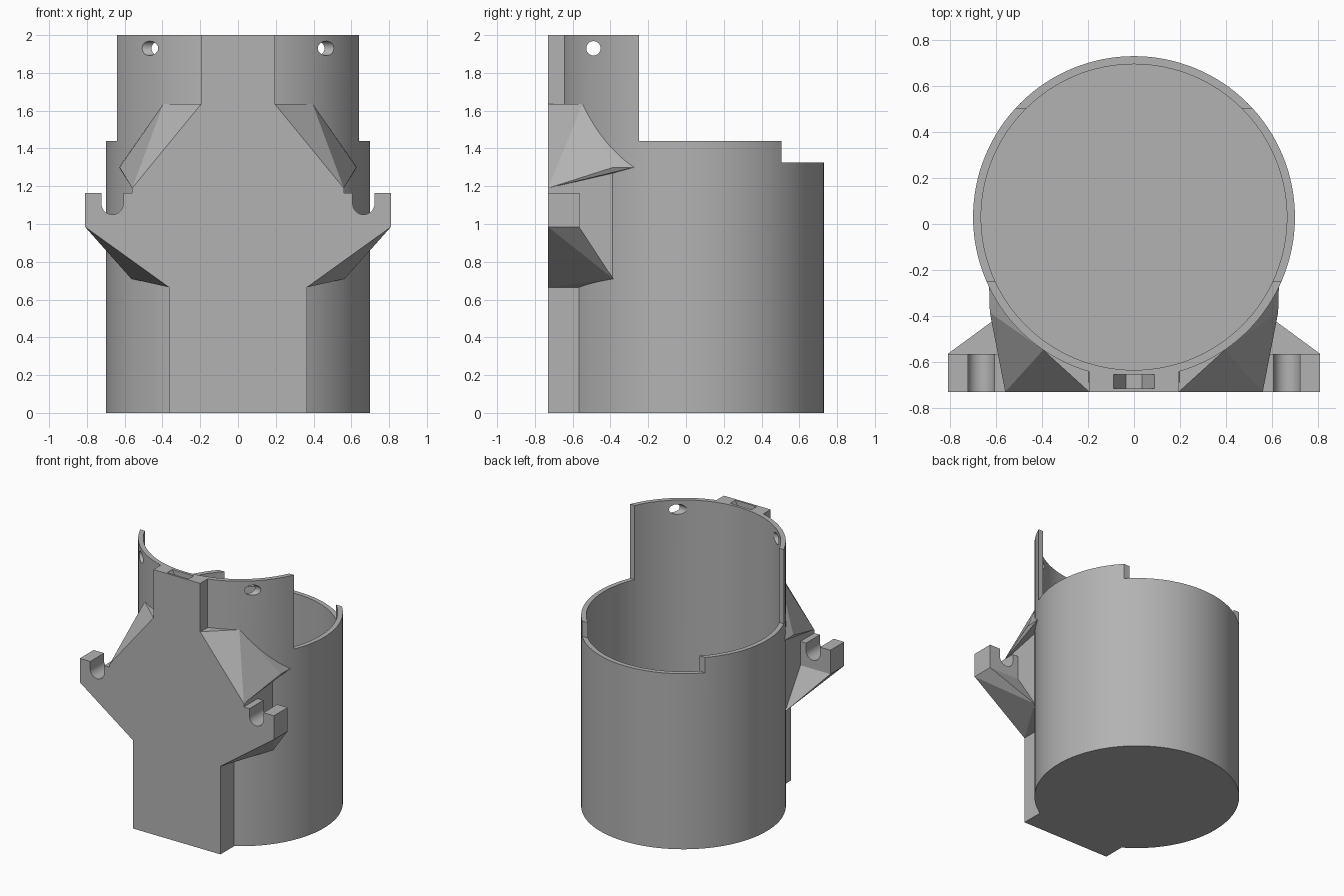
import bpy, bmesh, math
from mathutils import Matrix, Vector

cube = bpy.data.objects.get("Cube")
if cube:
    bpy.data.objects.remove(cube, do_unlink=True)

grey = bpy.data.materials.new("plain grey")
grey.use_nodes = True
COLOUR = (0.45, 0.45, 0.45, 1)
grey.diffuse_color = COLOUR
grey.node_tree.nodes["Principled BSDF"].inputs["Base Color"].default_value = COLOUR

CENTRE_Y = 0.03
FRONT = -0.73
ARM_BACK = -0.565


def finish(name, bm):
    bmesh.ops.recalc_face_normals(bm, faces=bm.faces)
    mesh = bpy.data.meshes.new(name)
    bm.to_mesh(mesh)
    bm.free()
    mesh.materials.append(grey)
    ob = bpy.data.objects.new(name, mesh)
    bpy.context.collection.objects.link(ob)
    return ob


def cylinder(name, radius, length, matrix, sides):
    bm = bmesh.new()
    bmesh.ops.create_cone(bm, cap_ends=True, segments=sides, radius1=radius,
                          radius2=radius, depth=length, matrix=matrix)
    return finish(name, bm)


def upright(name, radius, z0, z1):
    place = Matrix.Translation((0, CENTRE_Y, (z0 + z1) / 2))
    return cylinder(name, radius, z1 - z0, place, 128)


def extrude_y(name, outline, y0, y1):
    """Prism from an (x, z) outline."""
    bm = bmesh.new()
    face = bm.faces.new([bm.verts.new((x, y0, z)) for x, z in outline])
    new = bmesh.ops.extrude_face_region(bm, geom=[face])["geom"]
    bmesh.ops.translate(bm, vec=(0, y1 - y0, 0),
                        verts=[v for v in new if isinstance(v, bmesh.types.BMVert)])
    return finish(name, bm)


def hull(name, points, side):
    bm = bmesh.new()
    for x, y, z in points:
        bm.verts.new((x * side, y, z))
    res = bmesh.ops.convex_hull(bm, input=bm.verts)
    loose = [v for v in bm.verts if not v.link_faces]
    bmesh.ops.delete(bm, geom=loose, context='VERTS')
    bmesh.ops.dissolve_limit(bm, angle_limit=0.01, verts=bm.verts, edges=bm.edges)
    return finish(name, bm)


def combine(target, tool, operation):
    """Apply a boolean and drop the tool."""
    mod = target.modifiers.new("bool", 'BOOLEAN')
    mod.operation, mod.solver, mod.object = operation, 'EXACT', tool
    graph = bpy.context.evaluated_depsgraph_get()
    mesh = bpy.data.meshes.new_from_object(target.evaluated_get(graph))
    target.modifiers.clear()
    target.data = mesh
    bpy.data.objects.remove(tool, do_unlink=True)


# Cup with a stepped rim
holder = upright("cup_with_mount", 0.70, 0, 2)
for y0, z0 in ((-0.25, 1.44), (0.505, 1.325)):
    combine(holder, extrude_y("rim_step", [(-1, z0), (1, z0), (1, 3), (-1, 3)], y0, 1),
            'DIFFERENCE')

# Front mounting plate with side arms
half = [(0.365, 0), (0.365, 0.665), (0.81, 0.985), (0.81, 1.165),
        (0.56, 1.165), (0.56, 1.19), (0.195, 1.635), (0.195, 2)]
outline = half + [(-x, z) for x, z in reversed(half)]
combine(holder, extrude_y("front_plate", outline, FRONT, ARM_BACK), 'UNION')

lower_brace = [(0.365, FRONT, 0.665), (0.365, ARM_BACK, 0.665), (0.565, -0.385, 0.71),
               (0.81, FRONT, 0.985), (0.81, ARM_BACK, 0.985),
               (0.4, FRONT, 0.985), (0.4, ARM_BACK, 0.985)]
side_wall = [(x, y, z) for x in (0.3, 0.56)
             for y, z in ((FRONT, 0.985), (FRONT, 1.19), (-0.388, 0.72), (-0.388, 1.28))]
upper_fin = [(0.195, FRONT, 1.635), (0.395, -0.548, 1.635), (0.56, FRONT, 1.19),
             (0.63, -0.275, 1.3), (0.627, -0.385, 1.3),
             (0.2, -0.62, 1.635), (0.2, FRONT, 1.19), (0.3, -0.6, 1.2)]

for side in (1, -1):
    combine(holder, hull("side_wall", side_wall, side), 'UNION')
    combine(holder, hull("lower_brace", lower_brace, side), 'UNION')
    combine(holder, hull("upper_fin", upper_fin, side), 'UNION')

# Hollow inside, leaving a floor
combine(holder, upright("cavity", 0.665, 0.035, 2.2), 'DIFFERENCE')

# U-shaped notches in the arms
for side in (1, -1):
    arc = [math.pi + math.pi * i / 16 for i in range(17)]
    notch = [(0.665 + 0.058 * math.cos(a), 1.108 + 0.058 * math.sin(a)) for a in arc]
    notch += [(0.723, 1.18), (0.607, 1.18)]
    combine(holder, extrude_y("notch", [(x * side, z) for x, z in notch], -0.8, -0.5),
            'DIFFERENCE')

# Cross hole through both sides of the tall wall
cross = Matrix.Translation((0, -0.49, 1.93)) @ Matrix.Rotation(math.pi / 2, 4, 'Y')
combine(holder, cylinder("cross_hole", 0.038, 2, cross, 32), 'DIFFERENCE')

# Tapered pocket in the top of the plate
pocket = [(-0.09, 2), (-0.09, 2.1), (0.09, 2.1), (0.09, 2), (0.035, 1.9), (-0.035, 1.9)]
combine(holder, extrude_y("pocket", pocket, -0.715, -0.655), 'DIFFERENCE')

bpy.ops.object.select_all(action='DESELECT')
holder.select_set(True)
bpy.context.view_layer.objects.active = holder
bpy.ops.object.shade_smooth_by_angle(angle=math.radians(12))
